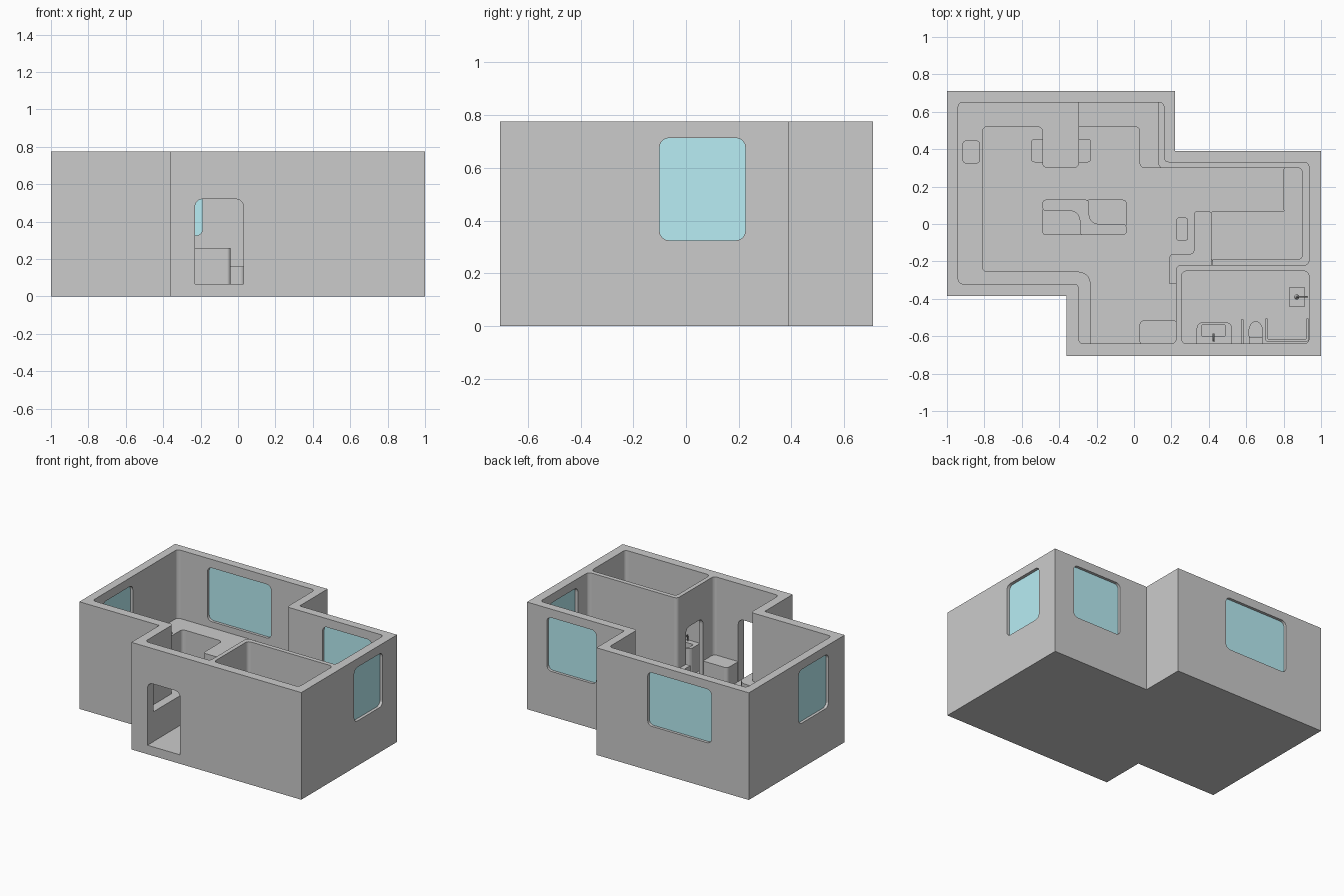
import bpy, bmesh, math
from mathutils import Vector

if "Cube" in bpy.data.objects:
    bpy.data.objects.remove(bpy.data.objects["Cube"])

FLOOR, TOP = 0.065, 0.775

def rounded(pts, r, n=5):
    # round every corner of a 2D outline; a third value overrides the radius
    out = []
    for i, p in enumerate(pts):
        rad = p[2] if len(p) > 2 else r
        c = Vector(p[:2])
        if rad <= 0:
            out.append(c)
            continue
        a = (Vector(pts[i - 1][:2]) - c).normalized()
        b = (Vector(pts[(i + 1) % len(pts)][:2]) - c).normalized()
        centre = c + (a + b) * rad
        for k in range(n + 1):
            t = math.pi / 2 * k / n
            out.append(centre - b * rad * math.cos(t) - a * rad * math.sin(t))
    return out

def prism(name, pts, lo, hi, r=0.0, axis='z'):
    # extrude an outline along an axis (outline is xy, xz or yz)
    place = {'z': lambda p, h: (p.x, p.y, h),
             'y': lambda p, h: (p.x, h, p.y),
             'x': lambda p, h: (h, p.x, p.y)}[axis]
    bm = bmesh.new()
    ring = rounded(pts, r)
    a = [bm.verts.new(place(p, lo)) for p in ring]
    b = [bm.verts.new(place(p, hi)) for p in ring]
    bm.faces.new(a)
    bm.faces.new(b)
    for i in range(len(ring)):
        j = (i + 1) % len(ring)
        bm.faces.new((a[i], a[j], b[j], b[i]))
    bmesh.ops.recalc_face_normals(bm, faces=bm.faces)
    me = bpy.data.meshes.new(name)
    bm.to_mesh(me)
    bm.free()
    ob = bpy.data.objects.new(name, me)
    bpy.context.collection.objects.link(ob)
    return ob

def rect(x0, x1, y0, y1):
    return [(x0, y0), (x1, y0), (x1, y1), (x0, y1)]

def box(name, x0, x1, y0, y1, hi, r=0.0, lo=FLOOR - 0.005):
    return prism(name, rect(x0, x1, y0, y1), lo, hi, r)

def cut(target, cutter):
    m = target.modifiers.new("cut", 'BOOLEAN')
    m.operation, m.solver, m.object = 'DIFFERENCE', 'EXACT', cutter
    cutter.hide_render = True
    cutter.hide_set(True)

def tube(name, pts, r):
    cu = bpy.data.curves.new(name, 'CURVE')
    cu.dimensions, cu.bevel_depth, cu.bevel_resolution, cu.use_fill_caps = '3D', r, 2, True
    s = cu.splines.new('POLY')
    s.points.add(len(pts) - 1)
    for q, p in zip(s.points, pts):
        q.co = (*p, 1)
    ob = bpy.data.objects.new(name, cu)
    bpy.context.collection.objects.link(ob)
    return ob

# outer shell with hollow rooms
shell = prism("house_shell", [(-1, -.385), (-.36, -.385), (-.36, -.705), (1, -.705),
                              (1, .39), (.22, .39), (.22, .71), (-1, .71)], 0, TOP)
cut(shell, prism("main_room_cutter", [
    (-.94, -.32), (-.295, -.32), (-.295, -.64), (.225, -.64), (.225, -.22),
    (.935, -.22), (.935, .33), (.16, .33), (.16, .65), (-.94, .65)], FLOOR, 1, .025))
cut(shell, prism("bathroom_cutter", rect(.255, .935, -.64, -.252), FLOOR, 1, .025))

# doorways: front entrance and bathroom
def doorway(a, b):
    return [(a, FLOOR, 0), (b, FLOOR, 0), (b, .52), (a, .52)]
cut(shell, prism("front_door_cutter", doorway(-.23, .03), -.8, -.6, .04, 'y'))
cut(shell, prism("bath_door_cutter", doorway(-.515, -.32), .2, .28, .04, 'x'))

# windows: rounded opening plus recessed glass
glass = bpy.data.materials.new("window_glass")
glass.diffuse_color = (.48, .85, .91, 1)
glass.use_nodes = True
glass.node_tree.nodes["Principled BSDF"].inputs["Base Color"].default_value = glass.diffuse_color
for name, axis, a, b, wall in [("back_window", 'y', -.70, -.19, .68),
                               ("side_room_window", 'y', .445, .84, .36),
                               ("right_window", 'x', -.10, .225, .968),
                               ("left_window", 'x', -.20, .14, -.97)]:
    hole = rect(a, b, .325, .713)
    cut(shell, prism(name + "_cutter", hole, wall - .06, wall + .06, .035, axis))
    pane = prism(name, rect(a - .005, b + .005, .32, .718), wall - .01, wall + .01, .035, axis)
    pane.data.materials.append(glass)

# kitchen counter running round the wall, with peninsula and entry shelf
counter = prism("kitchen_counter", [
    (-.95, -.33, 0), (-.305, -.33, 0), (-.305, -.65, 0), (-.232, -.65, 0), (-.232, -.255, .065),
    (-.81, -.255), (-.81, .52), (-.49, .52), (-.49, .30), (-.295, .30), (-.295, .66, 0),
    (-.95, .66, 0)], FLOOR - .005, .28, .025)
cut(counter, box("sink_cutter", -.915, -.825, .325, .445, .4, .02, .23))

# stools tucked beside the peninsula and by the desk
for i, (x0, x1, y0, y1) in enumerate([(-.55, -.47, .33, .455), (-.31, -.23, .33, .455),
                                      (.225, .29, -.09, .035)]):
    box(f"stool_{i + 1}", x0, x1, y0, y1, .165, .018)

# corner sofa by the back wall
prism("corner_sofa_seat", [(-.294, .66, 0), (-.294, .52, 0), (.03, .52), (.03, .30),
                           (.165, .30), (.165, .66, 0)], FLOOR - .005, .16, .025)
prism("corner_sofa_back", [(.13, .66, 0), (.13, .30), (.30, .30, 0), (.90, .30),
                           (.90, -.19), (.42, -.19, 0), (.42, -.23, 0), (.945, -.23, 0),
                           (.945, .34, 0), (.17, .34, 0), (.17, .66, 0)],
      FLOOR - .005, .22, .025)

# bed, side seat and desk in the side room
box("bed", .41, .92, -.20, .07, .16, .02)
box("side_seat", .80, .92, .06, .31, .16, .02)
prism("desk", [(.19, -.32, 0), (.235, -.32, 0), (.235, -.23, 0), (.415, -.23, 0), (.415, .07),
               (.32, .07), (.32, -.16), (.19, -.16)], FLOOR - .005, .26, .02)

# back-to-back double sofa in the middle
prism("double_sofa_back", [(-.49, .13), (-.24, .13), (-.24, 0, .05), (-.04, 0), (-.04, -.06),
                           (-.29, -.06), (-.29, .07, .05), (-.49, .07)],
      FLOOR - .005, .26, .02)
box("sofa_seat_front", -.49, -.27, -.06, .09, .16, .02)
box("sofa_seat_back", -.26, -.04, -.02, .13, .16, .02)

# entry bench
box("entry_bench", .03, .235, -.65, -.515, .21, .025)

# bathroom vanity with basin
vanity = prism("vanity", [(.335, -.65, 0), (.525, -.65, 0), (.525, -.525), (.335, -.525)],
               FLOOR - .005, .26, .035)
cut(vanity, box("basin_cutter", .36, .49, -.60, -.54, .4, .008, .20))
tube("faucet", [(.425, -.625, .255), (.425, -.625, .30), (.425, -.585, .30)], .005)

# partition and toilet
box("partition", .573, .586, -.645, -.51, .32)
box("toilet_tank", .615, .687, -.645, -.605, .25, .006)
bm = bmesh.new()
bmesh.ops.create_cone(bm, cap_ends=True, segments=24, radius1=.026, radius2=.04, depth=.095)
for v in bm.verts:
    v.co.y *= 1.5
    v.co += Vector((.651, -.58, .1125))
me = bpy.data.meshes.new("toilet_bowl")
bm.to_mesh(me)
bm.free()
bpy.context.collection.objects.link(bpy.data.objects.new("toilet_bowl", me))

# low shower screen curved at two corners
prism("shower_screen", [(.703, -.505, 0), (.703, -.628), (.933, -.628), (.933, -.505, 0),
                        (.922, -.505, 0), (.922, -.618), (.714, -.618), (.714, -.505, 0)],
      FLOOR - .005, .30, .01)

# shower tray, pipe and head
box("shower_tray", .83, .915, -.44, -.34, .075)
tube("shower_pipe", [(.928, -.39, .2), (.928, -.39, .48), (.87, -.39, .48), (.87, -.39, .46)], .004)
bpy.ops.mesh.primitive_cone_add(vertices=16, radius1=.014, radius2=.005, depth=.02,
                                location=(.87, -.39, .455))
bpy.context.object.name = "shower_head"
